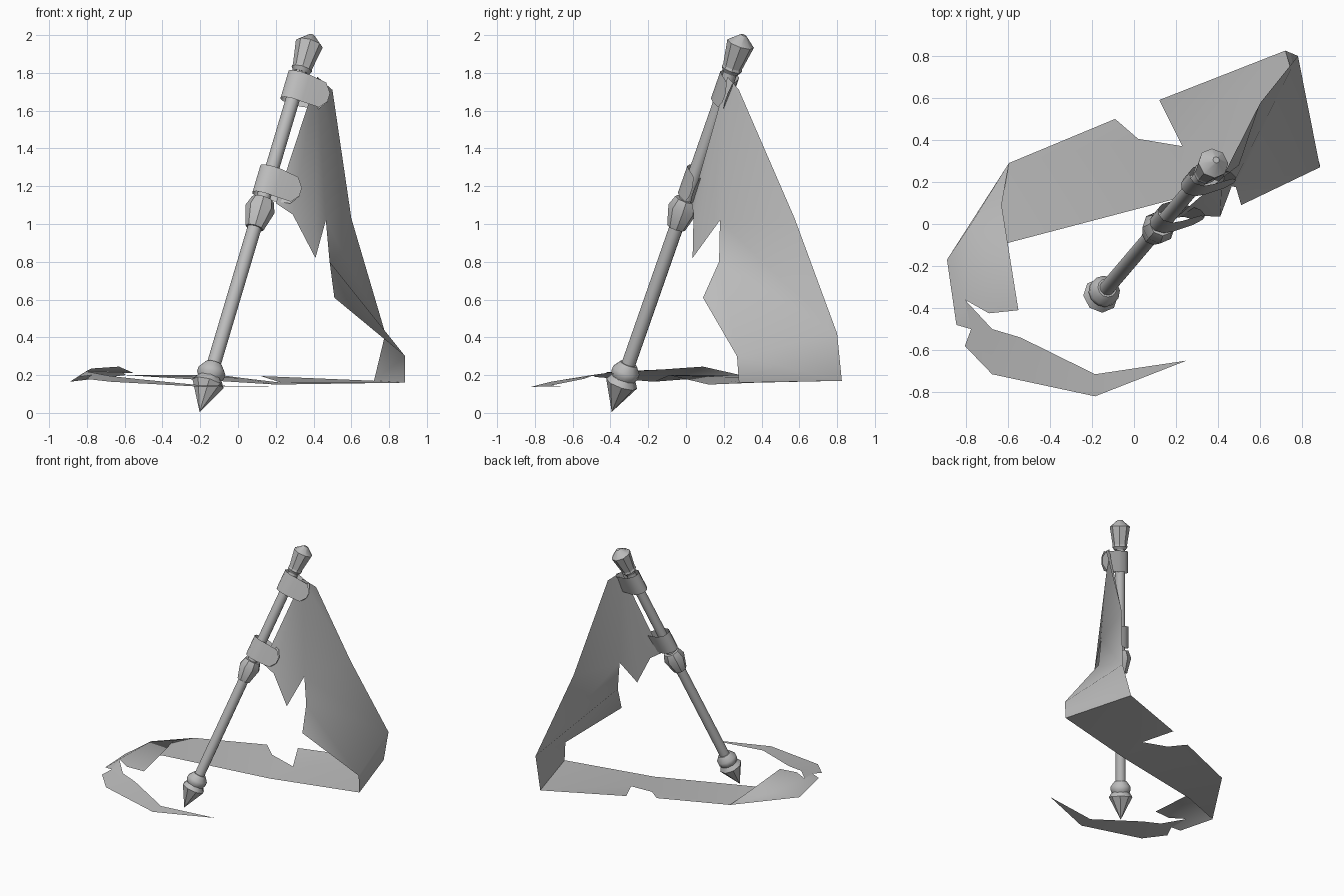
import bpy
import bmesh
import math
from mathutils import Vector, Matrix

cube = bpy.data.objects.get("Cube")
if cube:
    bpy.data.objects.remove(cube, do_unlink=True)

# One plain grey for everything
grey = bpy.data.materials.new("plain_grey")
grey.use_nodes = True
COLOUR = (0.5, 0.5, 0.5, 1)
grey.diffuse_color = COLOUR
grey.node_tree.nodes["Principled BSDF"].inputs["Base Color"].default_value = COLOUR

# Leaning pole frame: axis upward, strap direction and its normal
FOOT = Vector((-.205, -.395, 0))
LEAN = Vector((.298, .35, 1))
AXIS = LEAN.normalized()
SIDE = Vector((1, 0, -.298)).normalized()
BACK = AXIS.cross(SIDE)


def on_axis(height):
    return FOOT + LEAN * height


def finish(name, bm, angle):
    mesh = bpy.data.meshes.new(name)
    bm.to_mesh(mesh)
    bm.free()
    obj = bpy.data.objects.new(name, mesh)
    bpy.context.collection.objects.link(obj)
    mesh.materials.append(grey)
    bpy.ops.object.select_all(action="DESELECT")
    obj.select_set(True)
    bpy.context.view_layer.objects.active = obj
    bpy.ops.object.shade_smooth_by_angle(angle=math.radians(angle))
    return obj


def turned(name, profile, sides):
    """Lathe (height, radius) pairs around the leaning axis."""
    bm = bmesh.new()
    rings = []
    for height, radius in profile:
        centre = on_axis(height)
        ring = []
        for i in range(sides):
            a = math.tau * i / sides
            ring.append(bm.verts.new(centre + radius * (SIDE * math.cos(a) + BACK * math.sin(a))))
        rings.append(ring)
    for low, high in zip(rings, rings[1:]):
        for i in range(sides):
            j = (i + 1) % sides
            bm.faces.new((low[i], low[j], high[j], high[i]))
    bm.faces.new(rings[0][::-1])
    bm.faces.new(rings[-1])
    bmesh.ops.remove_doubles(bm, verts=bm.verts, dist=.0005)
    finish(name, bm, 40)


def cloth(name, points, faces):
    """Thin sheet: points are keyed by letter, each word is one face."""
    bm = bmesh.new()
    verts = {key: bm.verts.new(co) for key, co in points.items()}
    for word in faces.split():
        bm.faces.new([verts[letter] for letter in word])
    bmesh.ops.recalc_face_normals(bm, faces=bm.faces)
    bmesh.ops.triangulate(bm, faces=[f for f in bm.faces if len(f.verts) > 4])
    finish(name, bm, 60)


# Pole with its ornaments
turned("shaft", [(.2, .037), (1.88, .037)], 12)
turned("spear_foot", [(.005, .0), (.155, .086), (.185, .066)], 8)
turned("foot_ring", [(.18, .062), (.2, .074), (.225, .074), (.26, .046)], 12)
turned("middle_collar", [(.98, .05), (1.08, .08), (1.13, .06)], 8)
turned("finial_ring", [(1.8, .042), (1.82, .056), (1.84, .05)], 8)
turned("finial", [(1.82, .05), (1.955, .074), (2, .016)], 8)


# Straps that loop round the shaft and pinch the banner
def strap(name, height):
    half = [(.18, .005, .025), (.145, .015, .072), (.05, .044, .078),
            (0, .053, .078), (-.045, .04, .078), (-.064, .014, .078)]
    path = [(s, -n, w) for s, n, w in half] + [(s, n, w) for s, n, w in reversed(half)]
    bm = bmesh.new()
    centre = on_axis(height)
    rows = []
    for s, n, w in path:
        mid = centre + SIDE * s + BACK * n
        rows.append((bm.verts.new(mid - AXIS * w), bm.verts.new(mid + AXIS * w)))
    for a, b in zip(rows, rows[1:]):
        bm.faces.new((a[0], b[0], b[1], a[1]))
    bmesh.ops.recalc_face_normals(bm, faces=bm.faces)
    finish(name, bm, 50)


strap("upper_strap", 1.72)
strap("lower_strap", 1.22)

# Torn banner hanging from the pole, folding over where it meets the ground
cloth("banner", {
    "a": (.42, .22, 1.78), "b": (.2, .03, 1.11), "c": (.29, .04, 1.05),
    "d": (.41, .035, .82), "e": (.465, .18, 1.02), "f": (.6, .575, 1.03),
    "g": (.5, .28, 1.71), "h": (.485, .175, .8), "i": (.51, .09, .61),
    "j": (.885, .27, .3), "k": (.78, .8, .42), "l": (.72, .825, .17),
    "m": (.885, .28, .16),
}, "abc acde aefg ehkf hijk jmlk")

# Ribbon trailing across the ground, folded back at its far end
cloth("ground_ribbon", {
    "a": (.72, .825, .17), "b": (.885, .28, .16), "c": (.2, .12, .15),
    "d": (.23, .37, .16), "e": (.12, .59, .195), "f": (.02, .405, .185),
    "g": (-.09, .5, .2), "h": (-.595, .29, .2), "i": (-.6, -.09, .2),
    "j": (-.89, -.17, .165),
}, "abcde cdfi fghi hij")
cloth("folded_ribbon", {
    "a": (-.595, .29, .2), "b": (-.89, -.17, .165), "c": (-.63, .09, .245),
    "d": (-.775, 0, .235), "e": (-.845, -.48, .19), "f": (-.775, -.5, .2),
    "g": (-.805, -.36, .22), "h": (-.69, -.425, .215), "i": (-.55, -.41, .21),
}, "abdc befgd dghic")

# Tapering torn end
cloth("ribbon_tail", {
    "a": (-.805, -.36, .22), "b": (-.775, -.5, .2), "c": (-.805, -.58, .18),
    "d": (-.675, -.715, .165), "e": (-.675, -.5, .195), "f": (-.54, -.54, .18),
    "g": (-.185, -.715, .145), "h": (.25, -.65, .14), "i": (-.185, -.82, .138),
}, "abe bcde def digf ihg")
